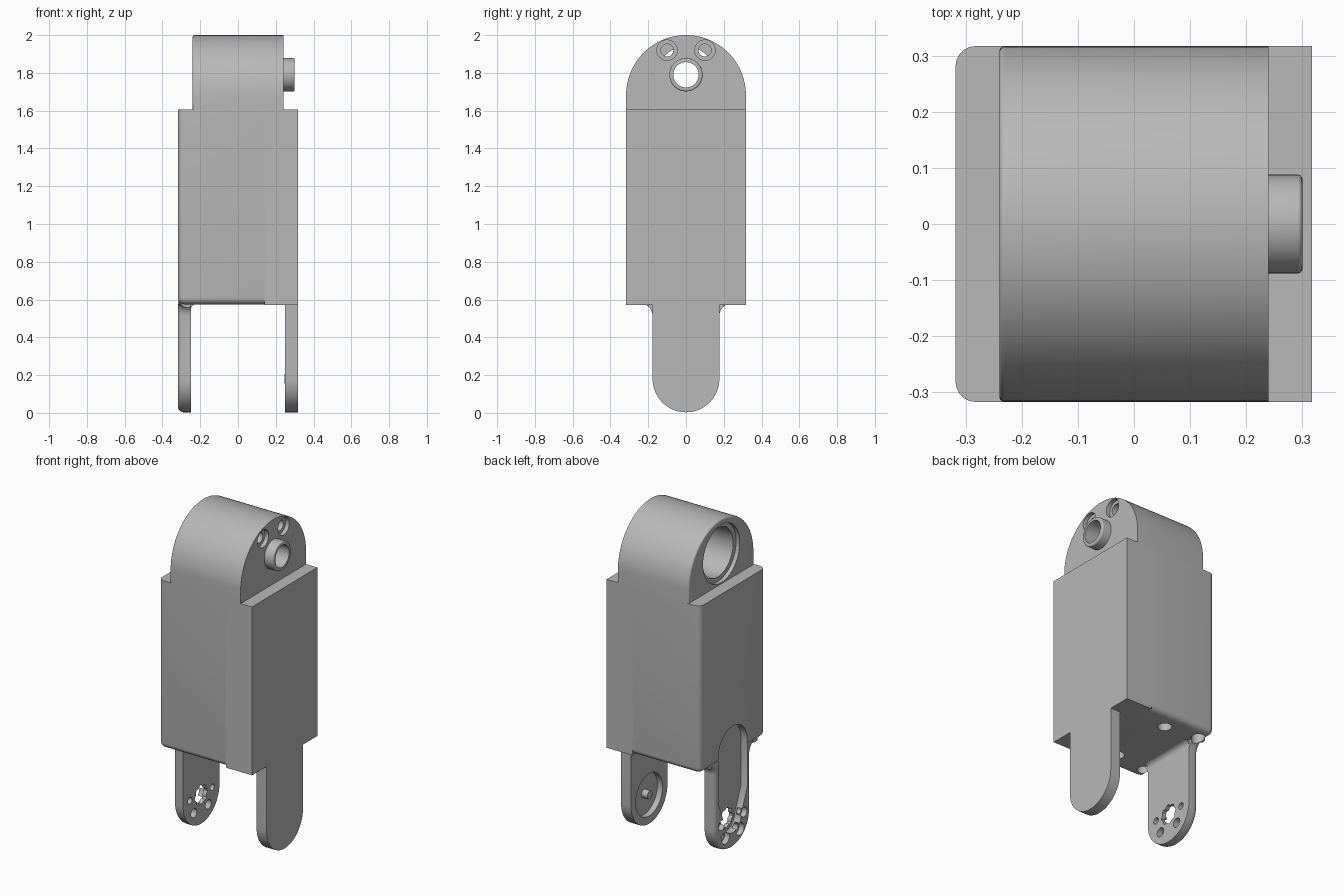
import bpy, bmesh
from math import sin, cos, pi
from mathutils import Matrix, Vector

if "Cube" in bpy.data.objects:
    bpy.data.objects.remove(bpy.data.objects["Cube"], do_unlink=True)

grey = bpy.data.materials.new("plain_grey")
grey.use_nodes = True
tone = (0.48, 0.48, 0.48, 1)
grey.diffuse_color = tone
grey.node_tree.nodes["Principled BSDF"].inputs["Base Color"].default_value = tone


def arc(cy, cz, r, start, end, steps=24):
    """Points on an arc, angles in half turns."""
    angles = [pi * (start + (end - start) * i / steps) for i in range(steps + 1)]
    return [(cy + r * cos(a), cz + r * sin(a)) for a in angles]


def finish(bm, name):
    bmesh.ops.recalc_face_normals(bm, faces=bm.faces)
    mesh = bpy.data.meshes.new(name)
    bm.to_mesh(mesh)
    bm.free()
    mesh.materials.append(grey)
    obj = bpy.data.objects.new(name, mesh)
    bpy.context.collection.objects.link(obj)
    return obj


def prism(name, outline, lo, hi, axis="x", round_rule=None, radius=0.01):
    """Extrude an outline along x (points are y, z), y (x, z) or z (x, y)."""
    place = {"x": lambda a, b: (lo, a, b),
             "y": lambda a, b: (a, lo, b),
             "z": lambda a, b: (a, b, lo)}[axis]
    step = Vector([(hi - lo) * (axis == k) for k in "xyz"])
    bm = bmesh.new()
    face = bm.faces.new([bm.verts.new(place(*p)) for p in outline])
    grown = bmesh.ops.extrude_face_region(bm, geom=[face])["geom"]
    bmesh.ops.translate(bm, vec=step,
                        verts=[g for g in grown if isinstance(g, bmesh.types.BMVert)])
    if round_rule:
        edges = [e for e in bm.edges if round_rule(e.verts[0].co, e.verts[1].co)]
        bmesh.ops.bevel(bm, geom=edges, offset=radius, segments=5,
                        profile=0.5, affect="EDGES")
    return finish(bm, name)


def rod(name, cy, cz, r, lo, hi, axis="x", **kw):
    return prism(name, arc(cy, cz, r, 0, 2, 48)[:-1], lo, hi, axis, **kw)


def cut(obj, cutters, keep=False):
    """Subtract the cutters from an object and bake the result."""
    bpy.context.view_layer.objects.active = obj
    for c in cutters:
        c.hide_render = True
        mod = obj.modifiers.new("cut", "BOOLEAN")
        mod.operation, mod.solver, mod.object = "DIFFERENCE", "EXACT", c
        bpy.ops.object.modifier_apply(modifier=mod.name)
    if not keep:
        for c in cutters:
            bpy.data.objects.remove(c, do_unlink=True)


def at(value, index):
    return lambda a, b: abs(a[index] - value) < 1e-4 and abs(b[index] - value) < 1e-4


# Main dimensions
half, outer, base, top = 0.317, -0.318, 0.575, 1.605
hub, leg_r = 0.18, 0.177
bore_z = 1.79


def rect(a0, b0, a1, b1):
    return [(a0, b0), (a1, b0), (a1, b1), (a0, b1)]


# Case: rounded on its outer uprights and along the bottom
def case_edge(a, b):
    on_outer, on_base = at(outer, 0)(a, b), at(base, 2)(a, b)
    on_side = at(half, 1)(a, b) or at(-half, 1)(a, b)
    return on_outer + on_base + on_side == 2 and not at(top, 2)(a, b)


case = prism("case", rect(-half, base, half, top), outer, 0.14,
             round_rule=case_edge, radius=0.035)
cover = prism("case_cover", rect(-half, base - 0.003, half, top), 0.14, half)

# Right leg: flares into the case, rounded along its outer rim
flare = arc(leg_r + 0.06, base - 0.06, 0.06, 0.5, 1, 8)
side = [(leg_r + 0.06, base + 0.02)] + flare
outline = side + arc(0, hub, leg_r, 0, -1) + [(-y, z) for y, z in reversed(side)]
right_leg = prism("right_leg", outline, outer, -0.25, radius=0.03,
                  round_rule=lambda a, b: at(outer, 0)(a, b) and min(a.z, b.z) < base - 0.01)
prism("right_leg_fillet",
      [(-0.255, base + 0.01)] + [(-0.22, base + 0.01)]
      + arc(-0.22, base - 0.03, 0.03, 0.5, 1, 8) + [(-0.255, base - 0.03)],
      -leg_r, leg_r, "y")

# Channel on the outside of the right leg, running up into the case
channel = arc(0, 0.615, 0.14, 0, 1) + [(-0.14, 0.33)] + arc(0, hub, 0.08, 1, 2, 16) + [(0.14, 0.33)]
pocket = prism("channel_cutter", channel, outer - 0.05, -0.275)
base_holes = [rod("base_hole_cutter", x, s * y, 0.04, 0.4, 0.68, "z")
              for s in (-1, 1) for x, y in ((-0.05, 0.205), (-0.27, 0.235))]
cut(case, [pocket] + base_holes, keep=True)
cut(right_leg, [pocket] + base_holes)

# Hub holes: toothed centre, two wide and two narrow screw holes
star = [(r * cos(pi * i / 16), hub + r * sin(pi * i / 16))
        for i in range(32) for r in [0.062 if i % 4 < 2 else 0.054]]
hub_holes = [prism("hub_cutter", star, -0.4, -0.2)]
for s in (-1, 1):
    for y, z, r in ((0.07, -0.085, 0.028), (0.108, 0.005, 0.02)):
        hub_holes.append(rod("screw_cutter", s * y, hub + z, r, -0.4, -0.2))
        hub_holes.append(rod("screw_seat_cutter", s * y, hub + z, r + 0.01, -0.4, -0.285))
cut(right_leg, hub_holes)

# Left leg: plain outside, round socket with a pin inside
left_leg = prism("left_leg", [(leg_r, base + 0.02)] + arc(0, hub, leg_r, 0, -1)
                 + [(-leg_r, base + 0.02)], 0.25, half)
cut(left_leg, [rod("socket_cutter", 0, hub, 0.13, 0.2, 0.285)])
rod("pivot_pin", 0, hub, 0.025, 0.245, 0.29)

# Head: arched block with a stepped bore and two screw seats
head = prism("head", arc(0, 2 - half, half, 0, 1, 48) + [(-half, 1.59), (half, 1.59)],
             -0.24, 0.24, round_rule=at(-0.24, 0))
head_cuts = [rod("lip_cutter", 0, bore_z, 0.178, -0.4, -0.215),
             rod("bore_cutter", 0, bore_z, 0.15, -0.4, 0.17),
             rod("through_cutter", 0, bore_z, 0.067, 0.1, 0.4)]
for s in (-1, 1):
    head_cuts.append(rod("seat_cutter", s * 0.1, 1.92, 0.054, 0.215, 0.4))
    head_cuts.append(rod("screw_cutter", s * 0.1, 1.92, 0.033, 0.12, 0.4))
cut(head, head_cuts)

# Hollow peg on the left of the head
peg = rod("peg", 0, bore_z, 0.088, 0.19, 0.3, round_rule=at(0.3, 0), radius=0.008)
cut(peg, [rod("peg_cutter", 0, bore_z, 0.067, 0.1, 0.4)])

# Smooth the curves, keep the corners sharp
bpy.ops.object.select_all(action="DESELECT")
for obj in bpy.context.scene.objects:
    if obj.type == "MESH":
        obj.select_set(True)
        bpy.context.view_layer.objects.active = obj
bpy.ops.object.shade_smooth_by_angle(angle=pi / 6)
